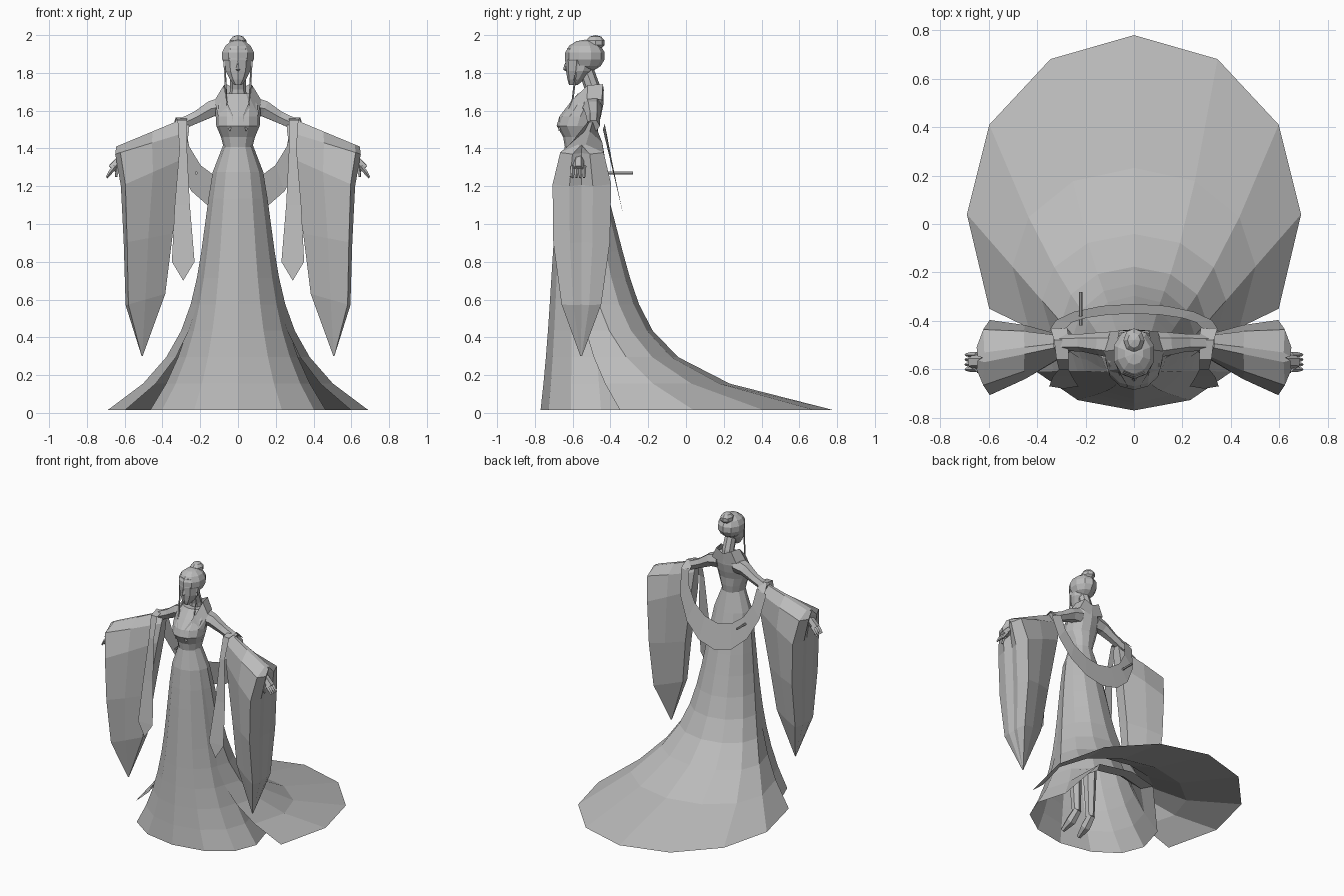
import bpy, bmesh
from math import sin, cos, pi, sqrt, radians
from mathutils import Vector, Matrix

cube = bpy.data.objects.get("Cube")
if cube:
    bpy.data.objects.remove(cube)

grey = bpy.data.materials.new("stone grey")
grey.use_nodes = True
colour = (.5, .5, .5, 1)
grey.diffuse_color = colour
grey.node_tree.nodes["Principled BSDF"].inputs["Base Color"].default_value = colour


def add_object(name, bm):
    bmesh.ops.remove_doubles(bm, verts=bm.verts, dist=.0005)
    bmesh.ops.recalc_face_normals(bm, faces=bm.faces)
    mesh = bpy.data.meshes.new(name)
    bm.to_mesh(mesh)
    bm.free()
    mesh.materials.append(grey)
    bpy.context.collection.objects.link(bpy.data.objects.new(name, mesh))


def loft(name, rows, closed=True):
    """Skin equally long rows of points; closed rows also get end caps."""
    bm = bmesh.new()
    grid = [[bm.verts.new(point) for point in row] for row in rows]
    count = len(grid[0])
    for low, high in zip(grid, grid[1:]):
        for i in range(count if closed else count - 1):
            j = (i + 1) % count
            bm.faces.new((low[i], low[j], high[j], high[i]))
    if closed:
        bm.faces.new(grid[0])
        bm.faces.new(grid[-1])
    add_object(name, bm)


def rings(name, levels, sides=10):
    """Stack ellipses given as height, centre y, x radius, y radius."""
    angles = [2 * pi * i / sides - pi / 2 for i in range(sides)]
    loft(name, [[(rx * cos(a), cy + ry * sin(a), z) for a in angles]
                for z, cy, rx, ry in levels])


def ball(name, centre, size, segments, bands):
    bm = bmesh.new()
    placing = Matrix.Translation(centre) @ Matrix.Diagonal((*size, 1))
    bmesh.ops.create_uvsphere(bm, u_segments=segments, v_segments=bands,
                              radius=1, matrix=placing)
    add_object(name, bm)


def tube(name, path, radii, sides=6):
    points = [Vector(p) for p in path]
    last = len(points) - 1
    rows = []
    for i, radius in enumerate(radii):
        along = points[min(i + 1, last)] - points[max(i - 1, 0)]
        turn = along.to_track_quat('Z', 'Y')
        angles = [2 * pi * k / sides for k in range(sides)]
        rows.append([points[i] + turn @ Vector((radius * cos(a), radius * sin(a), 0))
                     for a in angles])
    loft(name, rows)


def flip(side, points):
    return [(side * x, y, z) for x, y, z in points]


# Gown: t runs from the waist (0) to the hem (1)
skirt_rows, train_rows = [], []
for step in range(11):
    t = step / 10
    z = .015 + 1.4 * (1 - t)
    width = .075 + .17 * sqrt(t) + .22 * t**4

    # Inner skirt, its hem lifted at the back
    centre = -.56 + .11 * t
    ahead = centre + .64 + .1 * sqrt(t) + .03 * t**4
    behind = .08 + .1 * t + .25 * t**3
    row = []
    for a in map(radians, range(0, 361, 30)):
        lift = .22 if step == 10 and sin(a) > .6 else 0
        row.append((width * cos(a),
                    centre + sin(a) * (behind if sin(a) > 0 else ahead), z + lift))
    skirt_rows.append(row)

    # Overskirt sweeping back into the train
    middle = -.56 + .1 * t + .5 * t**5
    back = -.48 + .36 * t + .9 * t**8 - middle
    edge = .08 + .15 * t + .55 * t**6
    spread = width + .005 + .22 * t**6
    train_rows.append([(spread * cos(a),
                        middle + sin(a) * (back if sin(a) > 0 else edge), z)
                       for a in map(radians, range(-30, 211, 30))])
skirt_rows[-2] = [(x, y, max(z, hem[2])) for (x, y, z), hem
                  in zip(skirt_rows[-2], skirt_rows[-1])]
loft("inner_skirt", skirt_rows, closed=False)
loft("train", train_rows, closed=False)

# Bodice and neck
rings("bodice", [(1.4, -.56, .075, .08), (1.46, -.56, .09, .09),
                 (1.52, -.575, .115, .11), (1.57, -.56, .118, .11),
                 (1.63, -.53, .12, .092), (1.69, -.505, .085, .068)], sides=12)
tube("neck", [(0, -.49, 1.64), (0, -.495, 1.72), (0, -.53, 1.82)], (.048, .042, .04), sides=8)

# Head, hair cap and bun
rings("head", [(1.735, -.597, .02, .022), (1.765, -.583, .045, .045),
               (1.81, -.565, .068, .07), (1.87, -.555, .075, .085),
               (1.93, -.55, .068, .08)])
ball("hair", (0, -.535, 1.89), (.09, .107, .086), 10, 7)
ball("hair_bun", (0, -.48, 1.96), (.046, .052, .04), 8, 5)
tube("nose", [(0, -.635, 1.865), (0, -.64, 1.82), (0, -.627, 1.81)],
     (.004, .012, .006), sides=4)

# Scarf swag behind the back
arc = [pi * i / 8 for i in range(9)]
loft("scarf_swag",
     [[(.28 * cos(a), -.43 + .06 * sin(a), 1.53 - .31 * sin(a)) for a in arc],
      [(.35 * cos(a), -.44 + .11 * sin(a), 1.5 - .46 * sin(a)) for a in arc]],
     closed=False)

# Sleeve section: share of the way outward, share of the depth
half_section = [(0, .25), (.5, .72), (.93, 1), (1, .4)]
section = ([(u, -v) for u, v in half_section] + [(.95, 0)]
           + half_section[::-1])

for side, label in ((1, "left"), (-1, "right")):
    # Standing collar running into the lapel
    brim = [(0, -.435, 1.71), (.06, -.44, 1.74), (.075, -.52, 1.735),
            (.065, -.6, 1.66), (.025, -.67, 1.57)]
    base = [(x * 1.65, y - .005, z - .08) for x, y, z in brim]
    loft(label + "_collar", [flip(side, brim), flip(side, base)], closed=False)

    # Loose lock of hair
    tube(label + "_lock",
         flip(side, [(.072, -.575, 1.87), (.062, -.6, 1.66), (.055, -.66, 1.52)]),
         (.006, .005, .001), sides=4)

    # Upper arm
    tube(label + "_arm",
         flip(side, [(.07, -.5, 1.625), (.14, -.495, 1.61),
                     (.22, -.49, 1.565), (.32, -.49, 1.52)]),
         (.058, .048, .036, .034))

    # Hanging sleeve: inner x and z, outer x and z, half depth
    sleeve_rows = []
    for x_in, z_in, x_out, z_out, depth in (
            (.26, 1.57, .645, 1.41, .02), (.26, 1.49, .65, 1.37, .115),
            (.28, 1.35, .62, 1.2, .155), (.345, .95, .605, .9, .15),
            (.385, .63, .595, .57, .105), (.505, .3, .51, .3, .004)):
        row = [(x_in + u * (x_out - x_in),
                -.555 + .05 * (1 - u) * (z_in - .3) + v * depth,
                z_in + u * (z_out - z_in)) for u, v in section]
        sleeve_rows.append(flip(side, row))
    loft(label + "_sleeve", sleeve_rows)

    # Hand with fingers and thumb
    tube(label + "_palm",
         flip(side, [(.58, -.565, 1.37), (.625, -.568, 1.335), (.665, -.57, 1.29)]),
         (.02, .028, .03))
    for finger in range(4):
        y = -.6 + .02 * finger
        tube(f"{label}_finger_{finger + 1}",
             flip(side, [(.65, y, 1.305), (.675, y, 1.275), (.695, y, 1.245)]),
             (.012, .011, .006), sides=4)
    tube(label + "_thumb", flip(side, [(.635, -.585, 1.32), (.645, -.61, 1.25)]),
         (.012, .007), sides=4)

    # Scarf tail over the arm: centre x, y, z and half width
    tail = [(.31, -.43, 1.51, .035), (.3, -.48, 1.565, .03), (.295, -.56, 1.55, .025),
            (.29, -.6, 1.4, .02), (.295, -.63, 1.1, .04), (.29, -.67, .8, .06),
            (.29, -.68, .7, 0)]
    loft(label + "_scarf_tail",
         [flip(side, [(x + way * half, y, z) for x, y, z, half in tail])
          for way in (-1, 1)], closed=False)

    # Leg and pointed foot beneath the skirt
    tube(label + "_leg",
         flip(side, [(.07, -.55, 1.1), (.065, -.54, .5), (.06, -.53, .13)]),
         (.07, .048, .03))
    tube(label + "_foot",
         flip(side, [(.06, -.515, .14), (.064, -.58, .08), (.07, -.66, .04)]),
         (.03, .036, .016))

# Thin rod behind the waist
tube("rod", [(-.22, -.42, 1.27), (-.22, -.28, 1.27)], (.008, .008))
